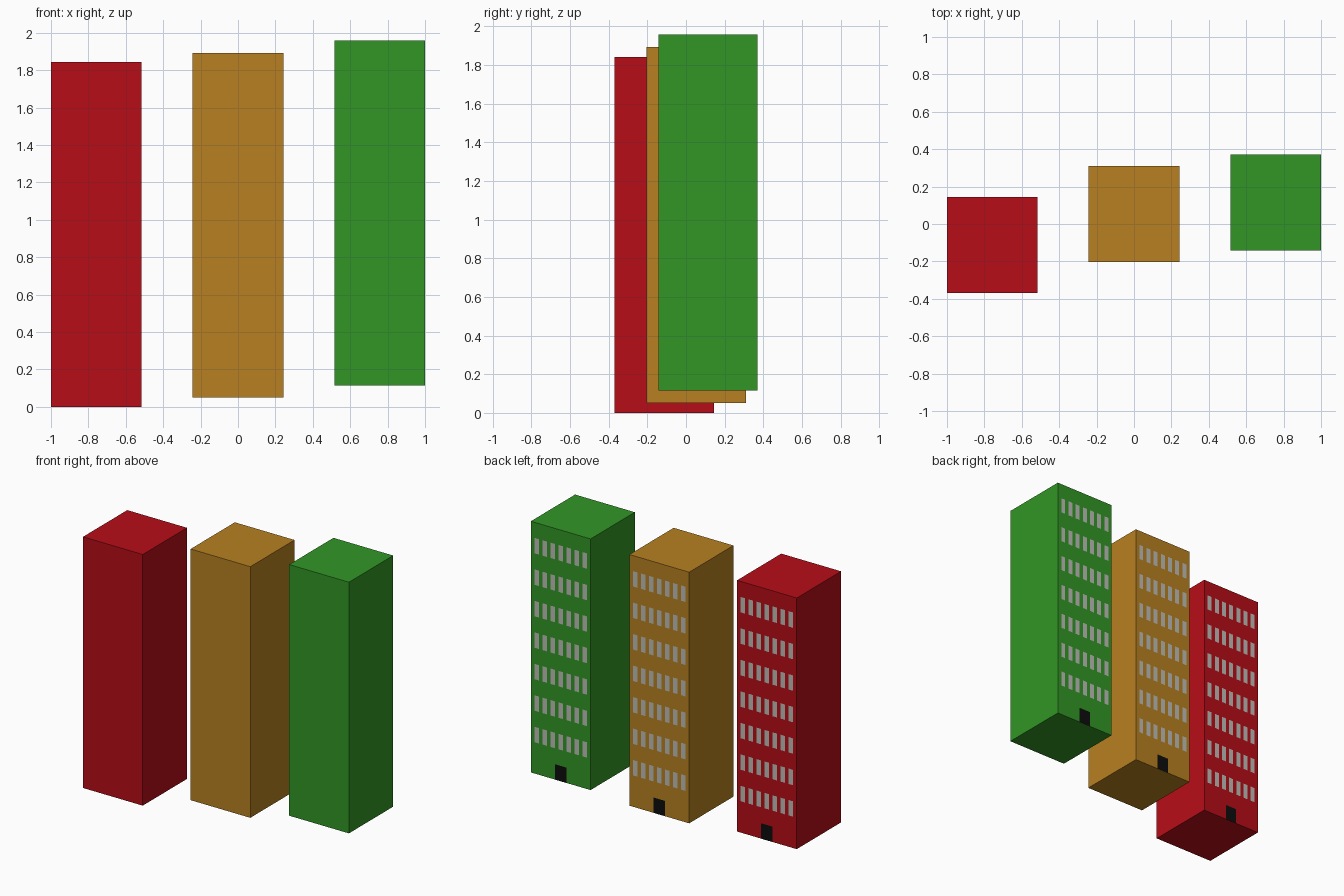
import bpy, bmesh
from mathutils import Vector

if "Cube" in bpy.data.objects:
    bpy.data.objects.remove(bpy.data.objects["Cube"])

W, D, H = 0.485, 0.513, 1.843      # tower size
FLOORS, COLUMNS = 7, 7
PANE_W, PANE_H = 0.036, 0.113
STEP_X, STEP_Z = 0.065, 0.231      # window spacing
FIRST_Z = 0.287                    # centre height of the lowest window row
DOOR_W, DOOR_H = 0.092, 0.113
PROUD = 0.001                      # panes sit just off the wall


def material(name, rgb):
    m = bpy.data.materials.new(name)
    m.diffuse_color = (*rgb, 1)
    m.use_nodes = True
    m.node_tree.nodes["Principled BSDF"].inputs["Base Color"].default_value = m.diffuse_color
    return m


def add_object(name, bm, mat, loc):
    mesh = bpy.data.meshes.new(name)
    bm.to_mesh(mesh)
    bm.free()
    mesh.materials.append(mat)
    ob = bpy.data.objects.new(name, mesh)
    ob.location = loc
    bpy.context.collection.objects.link(ob)
    return ob


def add_pane(bm, x, z, w, h):
    """Upright rectangle centred on x, z and facing +y."""
    corners = ((1, -1), (-1, -1), (-1, 1), (1, 1))
    bm.faces.new([bm.verts.new((x + sx * w / 2, 0, z + sz * h / 2)) for sx, sz in corners])


glass = material("window_grey", (0.51, 0.51, 0.48))
black = material("door_black", (0.004, 0.004, 0.004))


def tower(colour, rgb, x, y, z):
    # Plain block, origin at the middle of its base
    bm = bmesh.new()
    bmesh.ops.create_cube(bm, size=1)
    bmesh.ops.scale(bm, vec=(W, D, H), verts=bm.verts)
    bmesh.ops.translate(bm, vec=(0, 0, H / 2), verts=bm.verts)
    add_object(colour + "_tower", bm, material(colour, rgb), (x, y, z))

    wall = Vector((x, y + D / 2 + PROUD, z))
    # Grid of windows on the back wall
    bm = bmesh.new()
    for row in range(FLOORS):
        for col in range(COLUMNS):
            add_pane(bm, (col - (COLUMNS - 1) / 2) * STEP_X, FIRST_Z + row * STEP_Z, PANE_W, PANE_H)
    add_object(colour + "_windows", bm, glass, wall)

    # Door at ground level
    bm = bmesh.new()
    add_pane(bm, 0, DOOR_H / 2, DOOR_W, DOOR_H)
    add_object(colour + "_door", bm, black, wall)


# Three towers stepping up and back from left to right
tower("red", (0.474, 0.004, 0.009), -0.7575, -0.1125, 0)
tower("gold", (0.474, 0.216, 0.015), 0, 0.053, 0.05)
tower("green", (0.032, 0.305, 0.019), 0.7575, 0.1145, 0.115)
